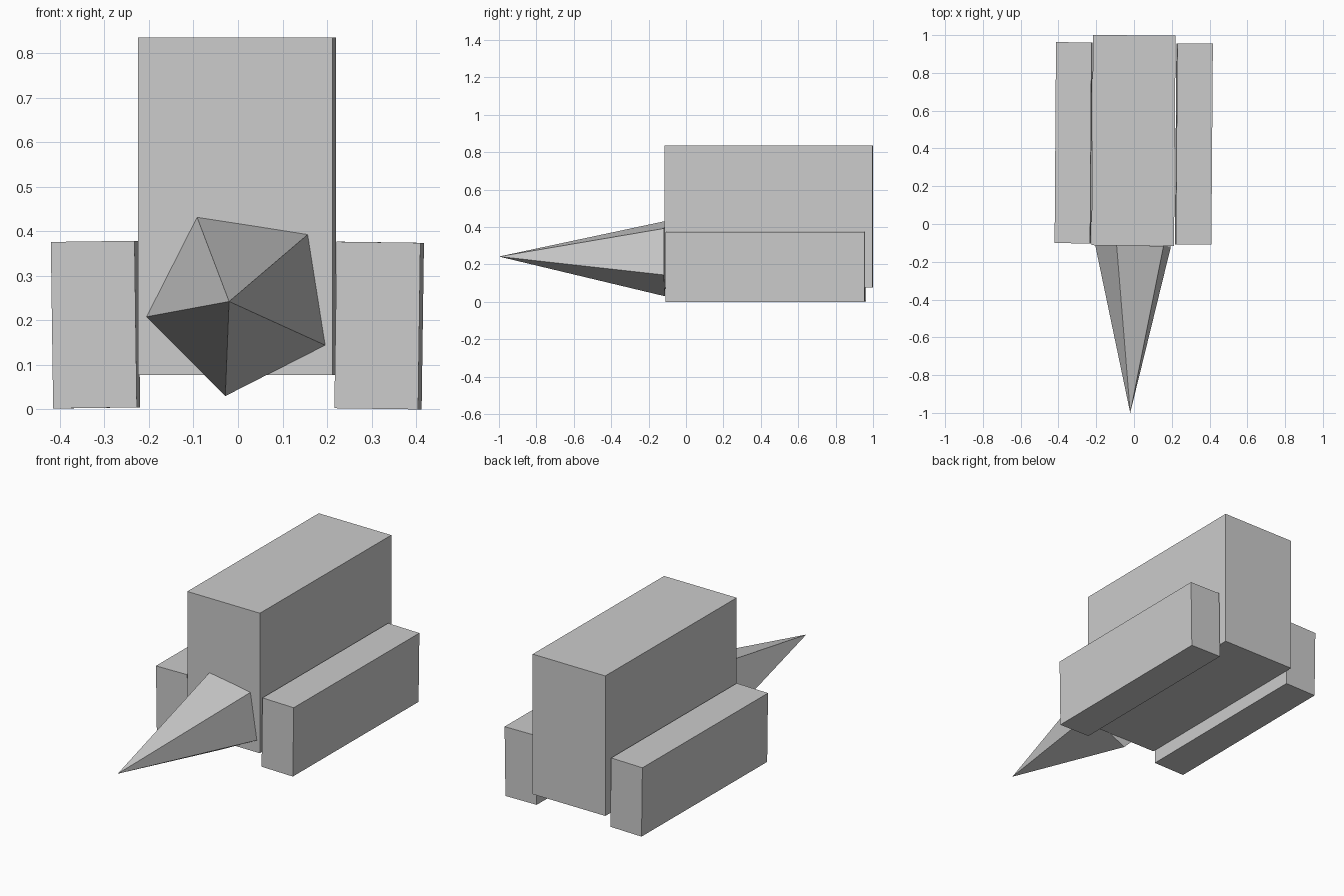
import bpy, bmesh
from math import sin, cos, radians
from mathutils import Matrix, Vector, Euler

if "Cube" in bpy.data.objects:
    bpy.data.objects.remove(bpy.data.objects["Cube"])


def finish(name, bm):
    bmesh.ops.recalc_face_normals(bm, faces=bm.faces)
    mesh = bpy.data.meshes.new(name)
    bm.to_mesh(mesh)
    bm.free()
    obj = bpy.data.objects.new(name, mesh)
    bpy.context.collection.objects.link(obj)
    return obj


def box(name, centre, size, tilt):
    bm = bmesh.new()
    m = Matrix.LocRotScale(Vector(centre), Euler(tilt), Vector(size))
    bmesh.ops.create_cube(bm, size=1, matrix=m)
    return finish(name, bm)


# tall central hull, turned very slightly
box("hull", (-0.0025, 0.4425, 0.456), (0.437, 1.113, 0.758), (0, 0, -0.0072))

# side blocks, leaning a little outwards
block = (0.188, 1.064, 0.374)
box("left_side_block", (-0.320, 0.430, 0.190), block, (0, -0.014, -0.007))
box("right_side_block", (0.317, 0.424, 0.188), block, (0, 0.014, -0.0075))

# five-sided nose spike
bm = bmesh.new()
tip = bm.verts.new((-0.02, -1.0, 0.242))
ring = []
for i in range(5):
    a = radians(45 + 72 * i)
    dx, dz = 0.214 * cos(a), 0.214 * sin(a)
    ring.append(bm.verts.new((0.005 + dx, -0.113 - 0.028 * dx, 0.241 + dz)))
bm.faces.new(ring)
for i in range(5):
    bm.faces.new((ring[i], tip, ring[(i + 1) % 5]))
finish("nose_spike", bm)
